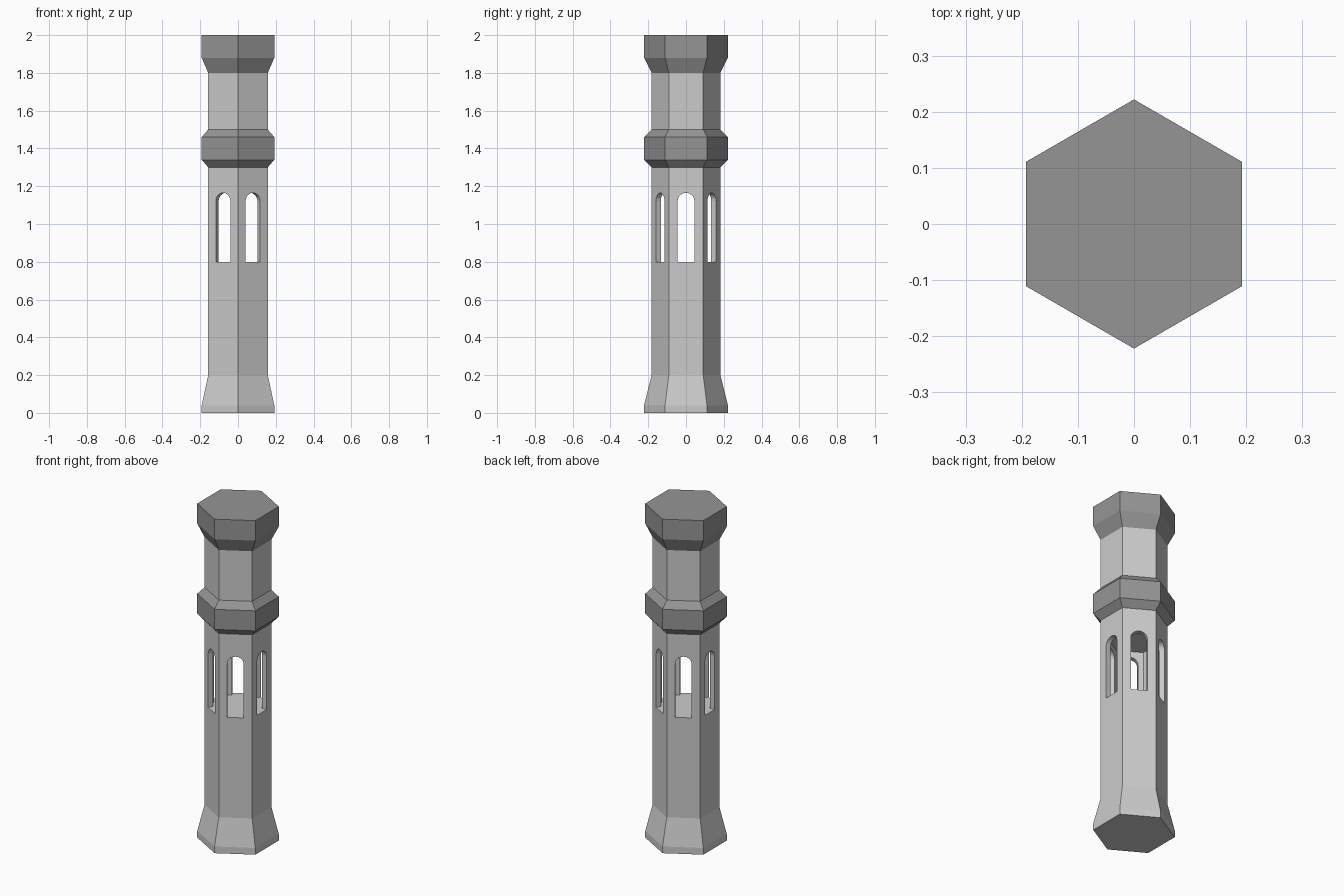
import bpy, bmesh
from math import sin, cos, pi

if "Cube" in bpy.data.objects:
    bpy.data.objects.remove(bpy.data.objects["Cube"])

SHAFT_R, WIDE_R = 0.182, 0.222


def make_object(name, bm, material=None):
    bmesh.ops.recalc_face_normals(bm, faces=bm.faces)
    mesh = bpy.data.meshes.new(name)
    bm.to_mesh(mesh)
    bm.free()
    obj = bpy.data.objects.new(name, mesh)
    bpy.context.collection.objects.link(obj)
    if material:
        mesh.materials.append(material)
    return obj


def hex_stack(name, profile, material=None):
    """Closed six-sided solid from (corner radius, z) pairs."""
    bm = bmesh.new()
    rings = [[bm.verts.new((r * cos(pi / 6 + i * pi / 3), r * sin(pi / 6 + i * pi / 3), z))
              for i in range(6)] for r, z in profile]
    for low, high in zip(rings, rings[1:]):
        for i in range(6):
            j = (i + 1) % 6
            bm.faces.new((low[i], low[j], high[j], high[i]))
    bm.faces.new(rings[0])
    bm.faces.new(rings[-1])
    return make_object(name, bm, material)


def arch_prism(name, angle, half=0.045, bottom=0.8, spring=1.12, segments=10):
    """Arched bar passing through two opposite walls."""
    outline = [(-half, bottom), (half, bottom)]
    outline += [(half * cos(pi * i / segments), spring + half * sin(pi * i / segments))
                for i in range(segments + 1)]
    bm = bmesh.new()
    ends = [[bm.verts.new((d * cos(angle) - u * sin(angle), d * sin(angle) + u * cos(angle), z))
             for u, z in outline] for d in (-0.3, 0.3)]
    n = len(outline)
    for i in range(n):
        j = (i + 1) % n
        bm.faces.new((ends[0][i], ends[0][j], ends[1][j], ends[1][i]))
    bm.faces.new(ends[0])
    bm.faces.new(ends[1])
    return make_object(name, bm)


dark = bpy.data.materials.new("dark_grey")
dark.diffuse_color = (0.3, 0.3, 0.3, 1)
dark.use_nodes = True
dark.node_tree.nodes["Principled BSDF"].inputs["Base Color"].default_value = dark.diffuse_color

# Shaft with flared foot
shaft = hex_stack("shaft", [(WIDE_R, 0), (WIDE_R, 0.04), (SHAFT_R, 0.2), (SHAFT_R, 1.81)])

# Hollow chamber and six arched windows
cutters = [hex_stack("chamber_cutter", [(0.148, 0.8), (0.148, 1.2)])]
cutters += [arch_prism(f"window_cutter_{i}", i * pi / 3) for i in range(3)]
for cutter in cutters:
    cutter.hide_render = True
    mod = shaft.modifiers.new(cutter.name, 'BOOLEAN')
    mod.operation = 'DIFFERENCE'
    mod.solver = 'EXACT'
    mod.object = cutter

# Bake the cuts and remove the cutters
bpy.context.view_layer.update()
evaluated = shaft.evaluated_get(bpy.context.evaluated_depsgraph_get())
cut_mesh = bpy.data.meshes.new_from_object(evaluated)
shaft.modifiers.clear()
shaft.data = cut_mesh
for cutter in cutters:
    bpy.data.objects.remove(cutter)

# Collar and cap
hex_stack("collar", [(SHAFT_R, 1.3), (WIDE_R, 1.34), (WIDE_R, 1.46), (SHAFT_R, 1.5)], dark)
hex_stack("cap", [(SHAFT_R, 1.8), (WIDE_R, 1.88), (WIDE_R, 2.0)], dark)
